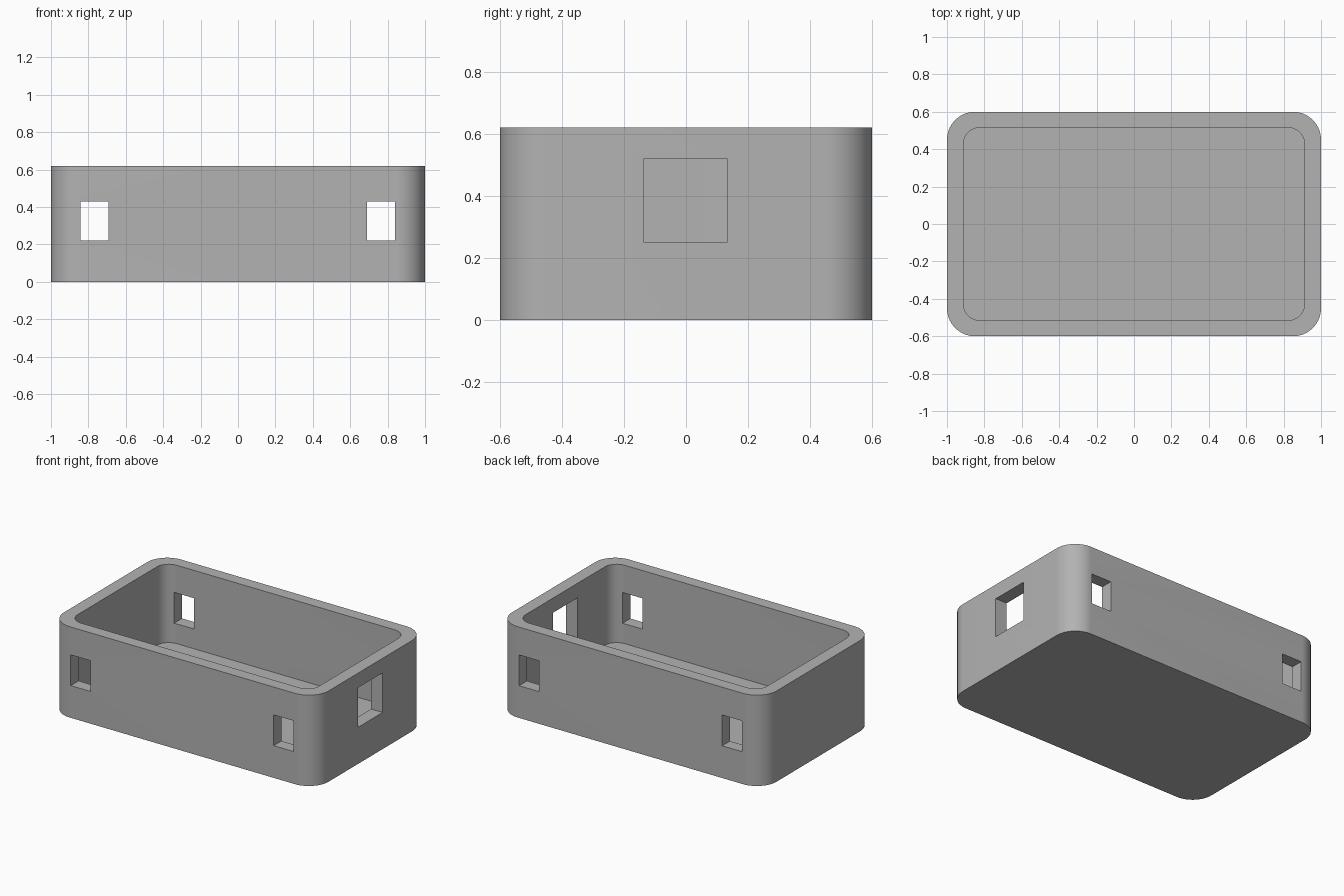
import bpy
import bmesh
import math
from mathutils import Vector

default = bpy.data.objects.get("Cube")
if default:
    bpy.data.objects.remove(default, do_unlink=True)

# Plain grey plastic
grey = bpy.data.materials.new("grey_plastic")
grey.use_nodes = True
colour = (0.45, 0.45, 0.45, 1.0)
grey.diffuse_color = colour
grey.node_tree.nodes["Principled BSDF"].inputs["Base Color"].default_value = colour


def rounded_block(name, half_x, half_y, radius, bottom, top, steps=16):
    """Upright block with rounded vertical corners."""
    bm = bmesh.new()
    verts = []
    for corner, (sx, sy) in enumerate([(1, 1), (-1, 1), (-1, -1), (1, -1)]):
        for i in range(steps + 1):
            a = (corner + i / steps) * math.pi / 2
            verts.append(bm.verts.new((sx * (half_x - radius) + radius * math.cos(a),
                                       sy * (half_y - radius) + radius * math.sin(a),
                                       bottom)))
    base = bm.faces.new(verts)
    ext = bmesh.ops.extrude_face_region(bm, geom=[base])
    raised = [g for g in ext["geom"] if isinstance(g, bmesh.types.BMVert)]
    bmesh.ops.translate(bm, verts=raised, vec=(0, 0, top - bottom))
    bmesh.ops.recalc_face_normals(bm, faces=bm.faces)
    return finish(name, bm)


def box(name, low, high):
    """Box between two opposite corners."""
    low, high = Vector(low), Vector(high)
    bm = bmesh.new()
    bmesh.ops.create_cube(bm, size=1)
    bmesh.ops.scale(bm, vec=high - low, verts=bm.verts)
    bmesh.ops.translate(bm, vec=(low + high) / 2, verts=bm.verts)
    return finish(name, bm)


def finish(name, bm):
    mesh = bpy.data.meshes.new(name)
    bm.to_mesh(mesh)
    bm.free()
    mesh.materials.append(grey)
    obj = bpy.data.objects.new(name, mesh)
    bpy.context.collection.objects.link(obj)
    return obj


# Outer body
tray = rounded_block("open_box", 1.0, 0.6, 0.15, 0.0, 0.62)

# Hollow, two slots through front and back walls, one port in the left wall
cutters = [
    rounded_block("hollow_cutter", 0.912, 0.516, 0.09, 0.085, 0.8),
    box("right_slot_cutter", (-0.843, -0.8, 0.22), (-0.693, 0.8, 0.43)),
    box("left_slot_cutter", (0.69, -0.8, 0.22), (0.84, 0.8, 0.43)),
    box("side_port_cutter", (0.7, -0.135, 0.25), (1.2, 0.132, 0.52)),
]

bpy.ops.object.select_all(action="DESELECT")
tray.select_set(True)
bpy.context.view_layer.objects.active = tray
for cutter in cutters:
    cutter.hide_render = True
    mod = tray.modifiers.new(cutter.name, "BOOLEAN")
    mod.operation = "DIFFERENCE"
    mod.solver = "EXACT"
    mod.object = cutter
    bpy.ops.object.modifier_apply(modifier=mod.name)
    bpy.data.objects.remove(cutter, do_unlink=True)

# Smooth rounded corners, crisp rims and openings
bpy.ops.object.shade_smooth_by_angle(angle=math.radians(30))
